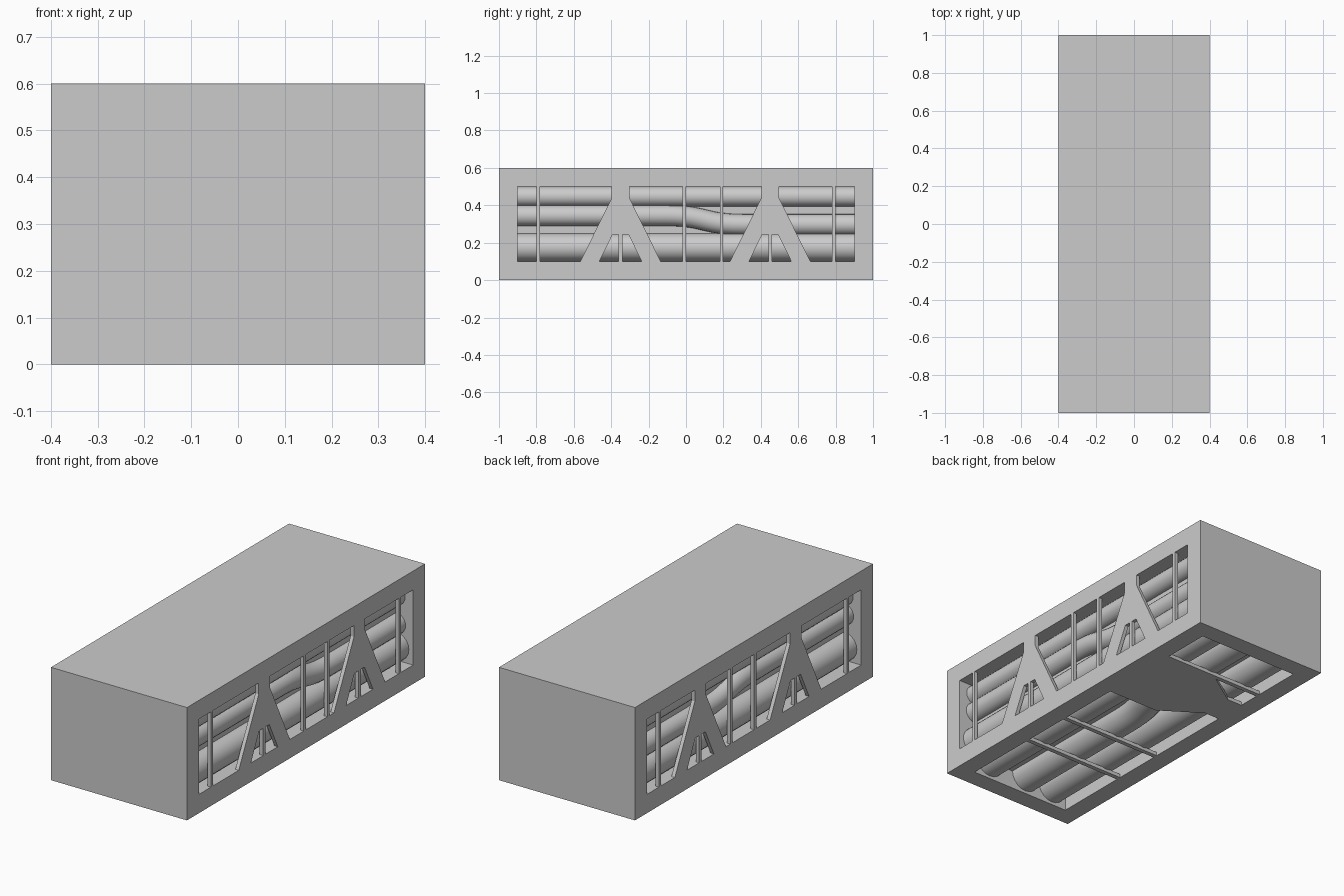
import bpy, bmesh

if "Cube" in bpy.data.objects:
    bpy.data.objects.remove(bpy.data.objects["Cube"])


def finish(obj, mirror):
    bpy.context.collection.objects.link(obj)
    if mirror:
        m = obj.modifiers.new("mirror", 'MIRROR')
        m.use_axis[0] = True
        m.use_mirror_merge = False
    return obj


def prism(name, outline, offset, mirror=False):
    """Extrude a closed outline of 3D points by an offset."""
    bm = bmesh.new()
    face = bm.faces.new([bm.verts.new(p) for p in outline])
    ext = bmesh.ops.extrude_face_region(bm, geom=[face], use_keep_orig=True)
    moved = [v for v in ext["geom"] if isinstance(v, bmesh.types.BMVert)]
    bmesh.ops.translate(bm, verts=moved, vec=offset)
    bmesh.ops.recalc_face_normals(bm, faces=bm.faces)
    mesh = bpy.data.meshes.new(name)
    bm.to_mesh(mesh)
    bm.free()
    return finish(bpy.data.objects.new(name, mesh), mirror)


def box(name, x0, x1, y0, y1, z0, z1, mirror=False):
    return prism(name, [(x0, y0, z0), (x1, y0, z0), (x1, y1, z0), (x0, y1, z0)],
                 (0, 0, z1 - z0), mirror)


def pipe(name, pts, radius, mirror=False):
    c = bpy.data.curves.new(name, 'CURVE')
    c.dimensions = '3D'
    c.bevel_depth = radius
    c.bevel_resolution = 8
    c.use_fill_caps = True
    s = c.splines.new('BEZIER')
    s.bezier_points.add(len(pts) - 1)
    for i, (bp, p) in enumerate(zip(s.bezier_points, pts)):
        bp.co = p
        # handles run along the pipe so that bends are S-shaped
        back = (p[1] - pts[i - 1][1]) / 2 if i else 0.1
        ahead = (pts[i + 1][1] - p[1]) / 2 if i < len(pts) - 1 else 0.1
        bp.handle_left = (p[0], p[1] - back, p[2])
        bp.handle_right = (p[0], p[1] + ahead, p[2])
    return finish(bpy.data.objects.new(name, c), mirror)


T = 0.02      # thickness of the struts
BACK = 0.3    # back wall of the side recesses
END = 0.91

# Main block with a recess in each side and in the underside
body = box("main_block", -0.4, 0.4, -1, 1, 0, 0.6)
cutters = [box("side_recess_cutter", BACK, 0.5, -0.9, 0.9, 0.1, 0.5),
           box("side_recess_cutter", -0.5, -BACK, -0.9, 0.9, 0.1, 0.5),
           box("bottom_recess_cutter", -0.3, 0.3, -0.9, 0.9, -0.1, 0.099)]
for c in cutters:
    c.hide_render = True
    c.hide_viewport = True
    m = body.modifiers.new("recess", 'BOOLEAN')
    m.operation = 'DIFFERENCE'
    m.solver = 'EXACT'
    m.object = c

# A-shaped side braces with a centre post
half = [(0.047, 0.5), (0.047, 0.44), (0.215, 0.1), (0.113, 0.1), (0.042, 0.245)]
brace = half + [(-y, z) for y, z in reversed(half)]
for cy in (-0.35, 0.45):
    prism("side_brace", [(0.4, cy + y, z) for y, z in brace], (-T, 0, 0), True)
    box("side_brace_post", 0.4 - T, 0.4, cy - 0.01, cy + 0.01, 0.1, 0.245, True)

# Thin upright bars across the side openings
for cy in (-0.79, -0.01, 0.19, 0.79):
    box("side_bar", 0.4 - T, 0.4, cy - 0.009, cy + 0.009, 0.1, 0.5, True)

# Plate and cross bars across the underside opening
half = [(0.3, 0.23), (0, 0.23), (-0.21, 0.09), (-0.3, 0.09)]
plate = half + [(x, -d) for x, d in reversed(half)]
prism("bottom_plate", [(x, 0.4 + d, 0) for x, d in plate], (0, 0, T))
for cy in (-0.48, -0.19, 0.62):
    box("bottom_bar", -0.3, 0.3, cy - 0.012, cy + 0.012, 0, T)

# Side pipes, half sunk in the back wall; the middle one bends down
pipe("side_pipe_upper", [(BACK, -END, 0.447), (BACK, END, 0.447)], 0.053, True)
pipe("side_pipe_middle", [(BACK, -END, 0.345), (BACK, -0.1, 0.345),
                          (BACK, 0.3, 0.297), (BACK, END, 0.297)], 0.056, True)
pipe("side_pipe_lower", [(BACK, -END, 0.175), (BACK, END, 0.175)], 0.075, True)

# Underside pipes
pipe("bottom_pipe_left", [(-0.21, -END, 0.1), (-0.21, END, 0.1)], 0.085)
pipe("bottom_pipe_middle", [(-0.035, -END, 0.1), (-0.035, -0.1, 0.1),
                            (0.02, 0.3, 0.1), (0.02, END, 0.1)], 0.085)
pipe("bottom_pipe_right", [(0.2, -END, 0.1), (0.2, END, 0.1)], 0.085)
